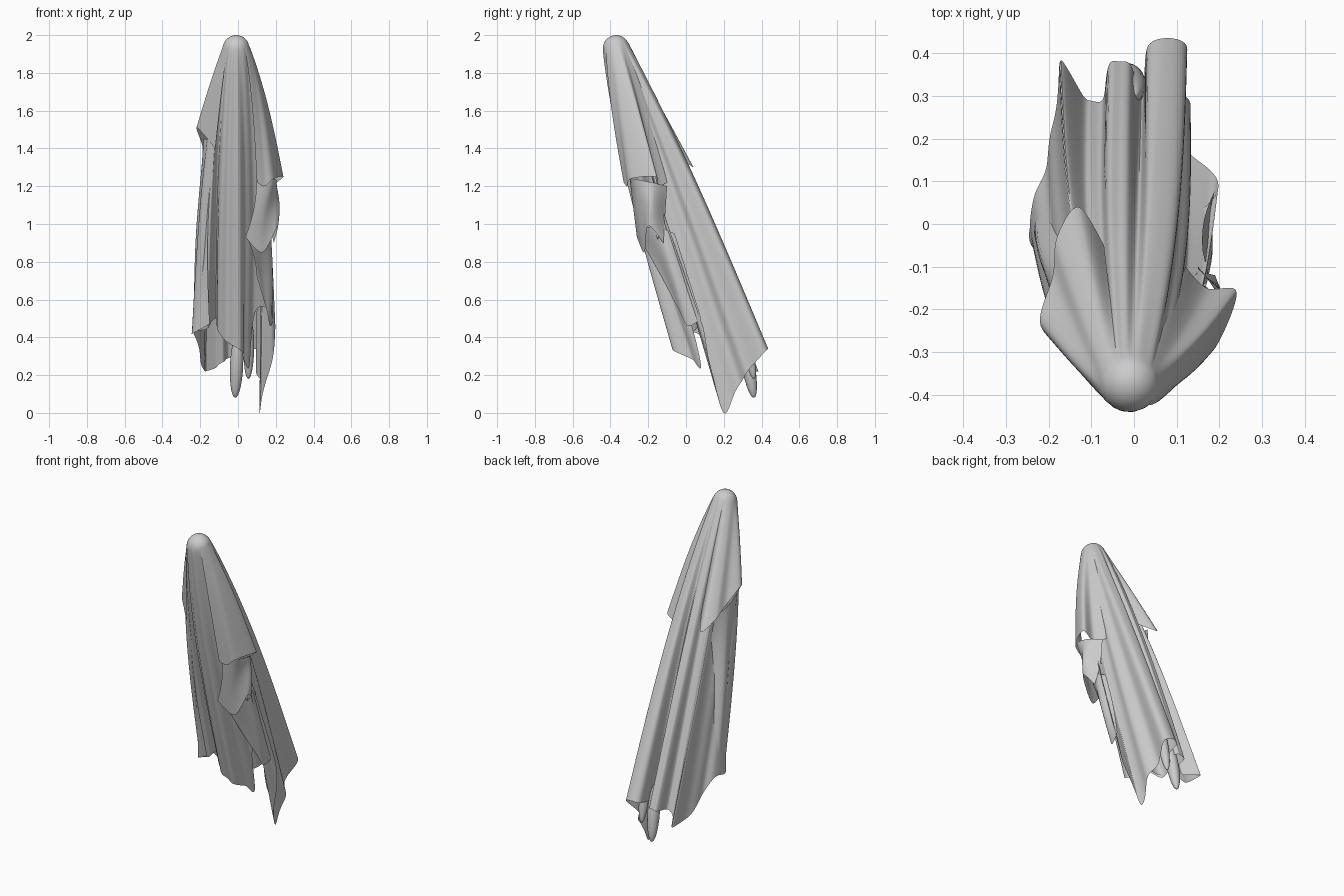
import bpy, bmesh, math
from mathutils import Vector

cube = bpy.data.objects.get("Cube")
if cube:
    bpy.data.objects.remove(cube)

cloth = bpy.data.materials.new("pale_grey_cloth")
cloth.use_nodes = True
GREY = (0.6, 0.6, 0.6, 1)
cloth.diffuse_color = GREY
cloth.node_tree.nodes["Principled BSDF"].inputs["Base Color"].default_value = GREY

HEAD = Vector((-0.01, -0.37, 1.93))
RADIUS = 0.07
DOME = 0.12


def spline(points, u, closed):
    """Catmull-Rom point at u in 0..1."""
    n = len(points)
    f = u * (n if closed else n - 1)
    i = math.floor(f)
    s = f - i
    pick = (lambda k: points[k % n]) if closed else (lambda k: points[max(0, min(n - 1, k))])
    a, b, c, d = (Vector(pick(i + k)) for k in (-1, 0, 1, 2))
    return b + (c - a) * s / 2 + (a - b * 2.5 + c * 2 - d / 2) * s ** 2 + (b * 3 - a - c * 3 + d) * s ** 3 / 2


def finish(obj):
    obj.data.materials.append(cloth)
    bpy.ops.object.select_all(action='DESELECT')
    obj.select_set(True)
    bpy.context.view_layer.objects.active = obj
    bpy.ops.object.shade_smooth_by_angle(angle=math.radians(50))


def grid(name, point, columns, rows, closed):
    """Sheet of cloth from a function of u (around) and t (down)."""
    bm = bmesh.new()
    verts = [[bm.verts.new(point(i / columns, j / rows)) for j in range(rows + 1)]
             for i in range(columns if closed else columns + 1)]
    for i in range(columns):
        left, right = verts[i], verts[(i + 1) % len(verts)]
        for j in range(rows):
            bm.faces.new((left[j], left[j + 1], right[j + 1], right[j]))
    bmesh.ops.remove_doubles(bm, verts=bm.verts, dist=0.0001)
    bmesh.ops.recalc_face_normals(bm, faces=bm.faces)
    mesh = bpy.data.meshes.new(name)
    bm.to_mesh(mesh)
    bm.free()
    obj = bpy.data.objects.new(name, mesh)
    bpy.context.collection.objects.link(obj)
    finish(obj)


def hanging(name, hem, start, end, bulge, columns, closed=False, ripple=0.0):
    """Cloth falling from the head to a hem line, over a range of angles."""
    def point(u, t):
        angle = math.radians(start + (end - start) * u)
        out = Vector((math.cos(angle), math.sin(angle), 0))
        # The cloth leaves the round head tangentially, earlier at the back
        leave = math.radians(90 - 14 * (1 + math.sin(angle)))
        polar = leave * min(1, t / DOME) if closed else leave
        top = HEAD + out * RADIUS * math.sin(polar) + Vector((0, 0, RADIUS * math.cos(polar)))
        if closed:
            t = max(0, (t - DOME) / (1 - DOME))
        swell = math.sin(math.pi * t ** 0.8)
        fold = ripple * t ** 0.5 * math.sin(angle * 17 + 2 * math.sin(angle * 3))
        return top.lerp(spline(hem, u, closed), t) + out * (bulge * swell + fold)
    grid(name, point, columns, 56, closed)


def panel(name, top, bottom, belly):
    """Loose cloth between two edges, pushed outwards along x."""
    def point(u, t):
        p = spline(top, u, False).lerp(spline(bottom, u, False), t)
        p.x += belly * math.sin(math.pi * t) * math.cos(u * 9)
        return p
    grid(name, point, 24, 20, False)


# Main shroud: hem runs from the front, round the left side, back and right side
shroud_hem = [
    (0, -.07, .34), (.03, -.03, .31), (.03, .04, .28), (.06, .08, .25),
    (.1, .01, .55), (.2, .08, .48), (.17, .13, .25), (.11, .2, 0),
    (.13, .27, .13), (.1, .33, .22), (.12, .41, .32), (.08, .44, .34),
    (.03, .41, .33), (.02, .31, .31), (-.01, .37, .3), (-.05, .38, .29),
    (-.08, .29, .27), (-.12, .3, .24), (-.17, .38, .22), (-.19, .24, .24),
    (-.2, .14, .33), (-.24, .06, .42), (-.23, -.04, .43), (-.16, -.05, .45),
    (-.12, .03, .5), (-.1, -.05, .42), (-.05, -.07, .37)]
hanging("shroud", shroud_hem, -90, 270, 0.035, 270, True, 0.006)

# Sleeve flaps over each arm
right_edge = [(-.12, -.33, 1.4), (-.17, -.29, 1.46), (-.22, -.23, 1.51), (-.19, -.12, 1.42),
              (-.18, -.03, 1.36), (-.13, .04, 1.3), (-.07, -.05, 1.36)]
hanging("right_sleeve_flap", right_edge, 230, 115, 0.005, 60)
left_edge = [(.1, -.33, 1.22), (.14, -.31, 1.2), (.19, -.29, 1.24), (.24, -.16, 1.25),
             (.17, -.15, 1.2), (.12, -.1, 1.22)]
hanging("left_sleeve_flap", left_edge, -50, 50, 0.018, 60)

# Cascading folds below the left sleeve
panel("left_upper_fold",
      [(.1, -.3, 1.25), (.19, -.28, 1.24), (.2, -.18, 1.22), (.15, -.1, 1.2)],
      [(.04, -.26, .93), (.13, -.22, .85), (.21, -.2, .99), (.19, -.12, .9)], 0.015)
panel("left_lower_fold",
      [(.04, -.26, .95), (.12, -.22, .98), (.17, -.14, .98), (.16, -.06, .95)],
      [(.1, -.13, .72), (.15, -.04, .55), (.17, .01, .46), (.19, .08, .5)], 0.012)

# Fold hanging from the right sleeve to the hem
panel("right_side_fold",
      [(-.13, -.3, 1.42), (-.18, -.25, 1.45), (-.18, -.15, 1.4), (-.15, -.06, 1.36)],
      [(-.15, -.09, .47), (-.24, -.05, .42), (-.23, .03, .43), (-.18, .06, .45)], -0.02)


# Limp feet and a half-hidden hand
def limb(name, start, end, width):
    start, end = Vector(start), Vector(end)
    axis = end - start
    bpy.ops.mesh.primitive_uv_sphere_add(segments=20, ring_count=14, location=(start + end) / 2)
    obj = bpy.context.object
    obj.name = name
    obj.scale = (width, width, axis.length / 2)
    obj.rotation_euler = axis.to_track_quat('Z', 'Y').to_euler()
    finish(obj)


limb("right_foot", (0, .3, .42), (-.015, .36, .08), 0.035)
limb("left_foot", (.06, .3, .5), (.055, .36, .18), 0.028)
for k in range(3):
    limb("left_finger_%d" % (k + 1), (.14, -.16 + k * .02, 1.06), (.17, -.15 + k * .02, .92), 0.009)
